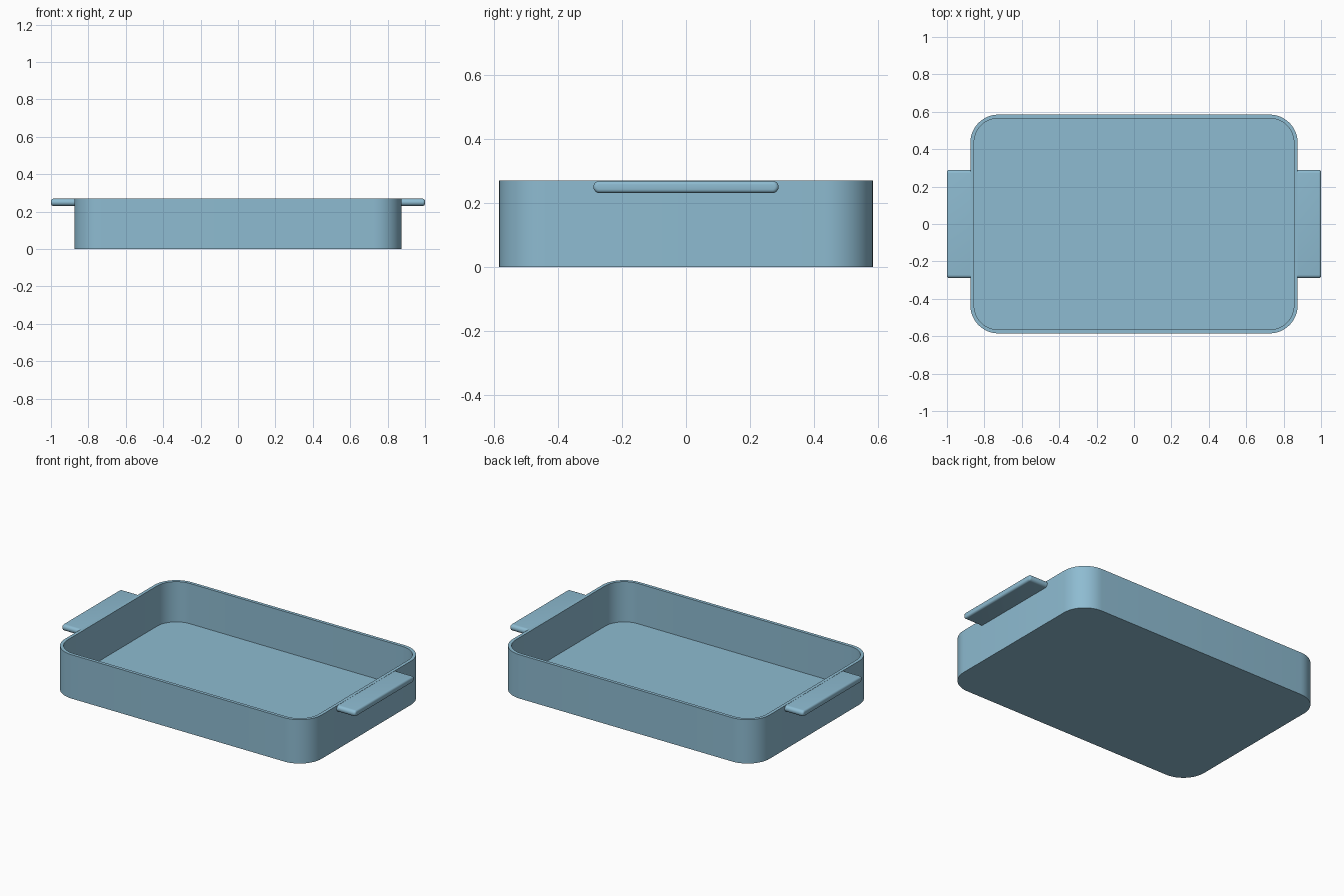
import bpy, bmesh, math

if "Cube" in bpy.data.objects:
    bpy.data.objects.remove(bpy.data.objects["Cube"])

W, D, H = 0.875, 0.585, 0.27      # half width, half depth, height
R, WALL, FLOOR = 0.15, 0.02, 0.022

mat = bpy.data.materials.new("light blue")
mat.diffuse_color = (0.27, 0.50, 0.64, 1)
mat.use_nodes = True
mat.node_tree.nodes["Principled BSDF"].inputs["Base Color"].default_value = mat.diffuse_color


def finish(name, bm):
    bmesh.ops.recalc_face_normals(bm, faces=bm.faces)
    me = bpy.data.meshes.new(name)
    bm.to_mesh(me)
    bm.free()
    me.materials.append(mat)
    ob = bpy.data.objects.new(name, me)
    bpy.context.collection.objects.link(ob)
    bpy.ops.object.select_all(action='DESELECT')
    ob.select_set(True)
    bpy.context.view_layer.objects.active = ob
    bpy.ops.object.shade_smooth_by_angle(angle=math.radians(35))
    return ob


def ring(bm, hx, hy, r, z, n=12):
    """Rounded rectangle loop of vertices."""
    out = []
    for k, (sx, sy) in enumerate(((1, 1), (-1, 1), (-1, -1), (1, -1))):
        for i in range(n + 1):
            a = math.pi / 2 * (k + i / n)
            out.append(bm.verts.new((sx * (hx - r) + r * math.cos(a),
                                     sy * (hy - r) + r * math.sin(a), z)))
    return out


# Tray: outer wall, rim, inner wall and floor
bm = bmesh.new()
w, d, r = W - WALL, D - WALL, R - WALL
rings = [ring(bm, W, D, R, 0), ring(bm, W, D, R, H),
         ring(bm, w, d, r, H), ring(bm, w, d, r, FLOOR)]
for a, b in zip(rings, rings[1:]):
    for i in range(len(a)):
        j = (i + 1) % len(a)
        bm.faces.new((a[i], a[j], b[j], b[i]))
bm.faces.new(rings[0])
bm.faces.new(rings[3])
finish("tray", bm)

# Handles: flat bars with a rounded cross-section and softened outer edge
HALF, T = 0.29, 0.019
ZC = H - T - 0.001
for side, name in ((1, "right_handle"), (-1, "left_handle")):
    bm = bmesh.new()
    loops = []
    sections = [(W - 0.012, 0)] + [
        (1 - 0.012 + 0.012 * math.sin(t), 0.012 * (1 - math.cos(t)))
        for t in (math.pi / 2 * i / 5 for i in range(6))]
    for x, inset in sections:
        t = T - inset
        loop = []
        for s in (1, -1):
            for i in range(13):
                a = math.pi * i / 12 - math.pi / 2
                loop.append(bm.verts.new((side * x,
                                          s * (HALF - T + t * math.cos(a)),
                                          ZC + s * t * math.sin(a))))
        loops.append(loop)
    for a, b in zip(loops, loops[1:]):
        for i in range(len(a)):
            j = (i + 1) % len(a)
            bm.faces.new((a[i], a[j], b[j], b[i]))
    bm.faces.new(loops[0])
    bm.faces.new(loops[-1])
    finish(name, bm)
